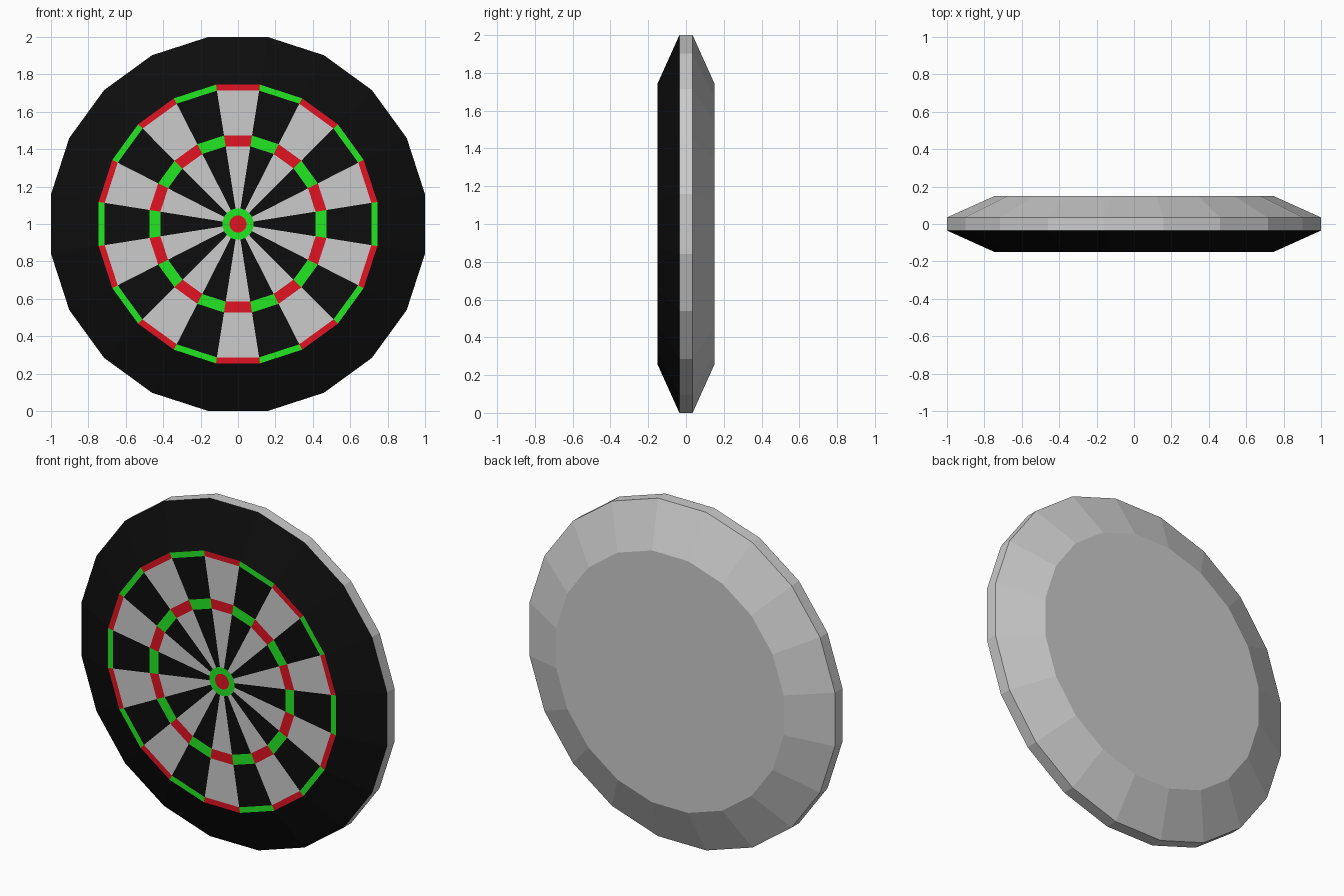
import bpy, bmesh
from math import pi, sin, cos

if "Cube" in bpy.data.objects:
    bpy.data.objects.remove(bpy.data.objects["Cube"])

N = 20                      # sides of the board, one per scoring sector
STEP = 2 * pi / N
FACE_Y, RIM_Y = 0.15, 0.035  # half thickness at the face and at the rim
FACE_R, RIM_R = 0.745, 1.0   # distance from centre to the flat sides


def material(name, rgb):
    m = bpy.data.materials.new(name)
    m.diffuse_color = (*rgb, 1)
    m.use_nodes = True
    m.node_tree.nodes["Principled BSDF"].inputs["Base Color"].default_value = m.diffuse_color
    return m


black = material("black", (0.004, 0.004, 0.004))
red = material("red", (0.75, 0.006, 0.016))
green = material("green", (0.017, 0.8, 0.017))


def point(r, y, i):
    """Corner i of the 20-sided outline whose sides lie at distance r."""
    a = (i - 0.5) * STEP
    r /= cos(STEP / 2)
    return (r * sin(a), y, 1 + r * cos(a))


def sweep(name, profile, mat=None, sectors=range(N)):
    """Turn a (radius, y) profile through the chosen sectors."""
    bm = bmesh.new()
    for i in sectors:
        for (r0, y0), (r1, y1) in zip(profile, profile[1:]):
            pts = [point(r0, y0, i), point(r0, y0, i + 1),
                   point(r1, y1, i + 1), point(r1, y1, i)]
            if r0 == 0:
                pts.pop(1)
            elif r1 == 0:
                pts.pop(2)
            bm.faces.new([bm.verts.new(p) for p in pts])
    bmesh.ops.remove_doubles(bm, verts=bm.verts, dist=1e-5)
    mesh = bpy.data.meshes.new(name)
    bm.to_mesh(mesh)
    bm.free()
    if mat:
        mesh.materials.append(mat)
    ob = bpy.data.objects.new(name, mesh)
    bpy.context.collection.objects.link(ob)


def face_ring(name, r0, r1, mat=None, sectors=range(N)):
    sweep(name, [(r0, -FACE_Y), (r1, -FACE_Y)], mat, sectors)


# Grey rim band, back bevel and back face
sweep("board_back", [(RIM_R, -RIM_Y), (RIM_R, RIM_Y), (FACE_R, FACE_Y), (0, FACE_Y)])
# Black sloping surround on the front
sweep("front_surround", [(FACE_R, -FACE_Y), (RIM_R, -RIM_Y)], black)

# Bullseye
face_ring("bull_inner", 0, 0.045, red)
face_ring("bull_outer", 0.045, 0.083, green)

# Alternating scoring sectors: grey with red rings, black with green rings
for label, start, fill, accent in (("light", 0, None, red), ("dark", 1, black, green)):
    sectors = range(start, N, 2)
    face_ring(label + "_inner_sectors", 0.083, 0.415, fill, sectors)
    face_ring(label + "_triple_ring", 0.415, 0.473, accent, sectors)
    face_ring(label + "_outer_sectors", 0.473, 0.713, fill, sectors)
    face_ring(label + "_double_ring", 0.713, FACE_R, accent, sectors)
